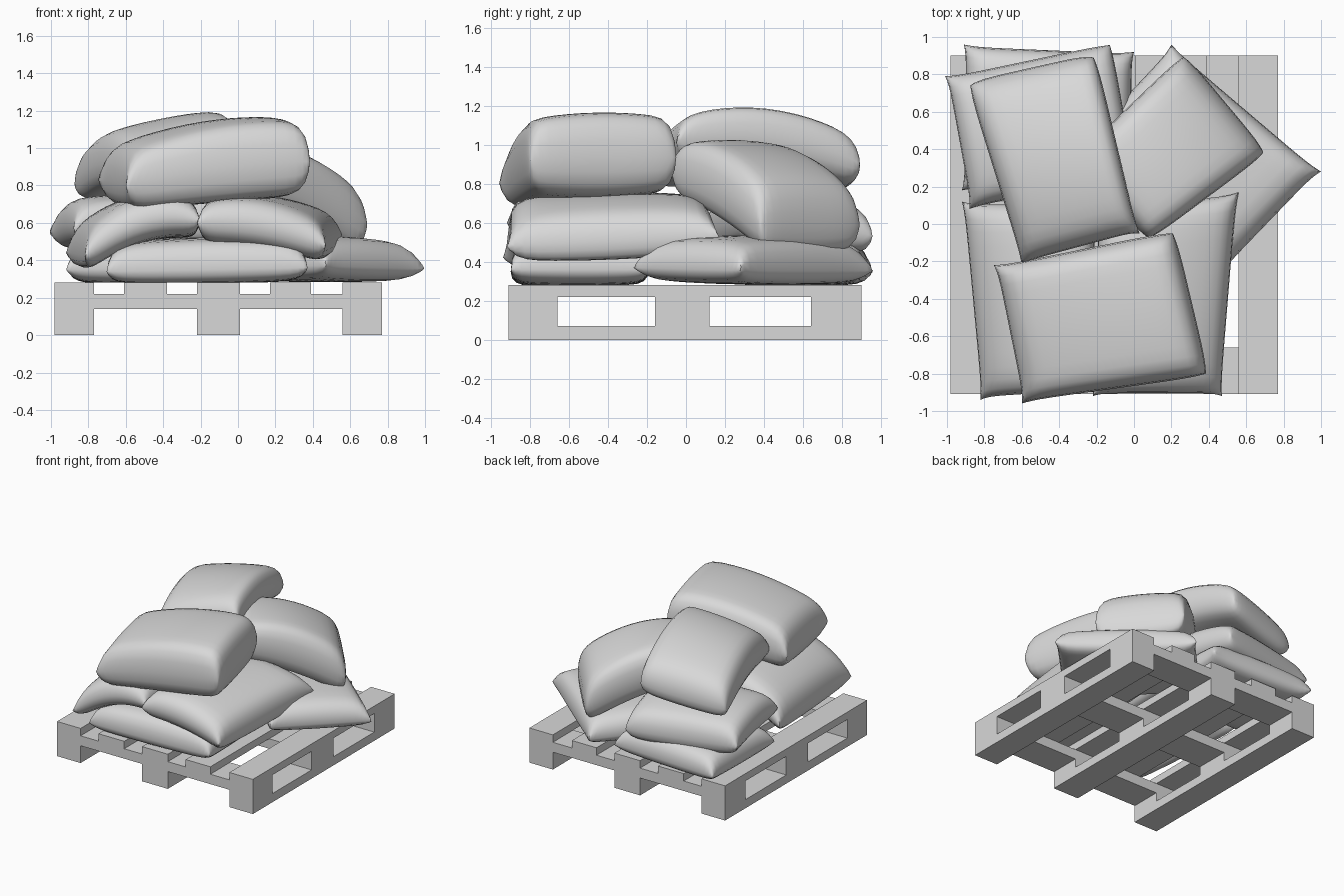
import bpy, bmesh, math
from mathutils import Vector

cube = bpy.data.objects.get("Cube")
if cube:
    bpy.data.objects.remove(cube, do_unlink=True)

grey = bpy.data.materials.new("plain_grey")
grey.use_nodes = True
GREY = (0.69, 0.69, 0.69, 1)
grey.diffuse_color = GREY
grey.node_tree.nodes["Principled BSDF"].inputs["Base Color"].default_value = GREY


def make_object(name, bm):
    bmesh.ops.recalc_face_normals(bm, faces=bm.faces)
    mesh = bpy.data.meshes.new(name)
    bm.to_mesh(mesh)
    bm.free()
    obj = bpy.data.objects.new(name, mesh)
    mesh.materials.append(grey)
    bpy.context.collection.objects.link(obj)
    return obj


def add_box(bm, xs, ys, zs):
    verts = bmesh.ops.create_cube(bm, size=1)["verts"]
    for v in verts:
        v.co = [(a + b) / 2 + c * (b - a) for c, (a, b) in zip(v.co, (xs, ys, zs))]


# Pallet: stringers with fork openings, cross beams and narrow top slats
TOP = 0.28
Y_CUTS = [-0.91, -0.66, -0.16, 0.12, 0.64, 0.90]
Z_CUTS = [0, 0.07, 0.22, TOP]


def stringer(name, xs):
    # side profile with two openings, extruded across the width
    bm = bmesh.new()
    for i in range(5):
        for j in range(3):
            if j == 1 and i % 2:
                continue
            bm.faces.new([bm.verts.new((xs[0], Y_CUTS[a], Z_CUTS[b]))
                          for a, b in ((i, j), (i + 1, j), (i + 1, j + 1), (i, j + 1))])
    bmesh.ops.remove_doubles(bm, verts=bm.verts, dist=0.001)
    out = bmesh.ops.extrude_face_region(bm, geom=bm.faces[:])["geom"]
    for v in out:
        if isinstance(v, bmesh.types.BMVert):
            v.co.x = xs[1]
    bmesh.ops.dissolve_limit(bm, angle_limit=0.01, verts=bm.verts, edges=bm.edges)
    make_object(name, bm)


for side, xs in (("right", (-0.98, -0.77)), ("middle", (-0.22, 0.01)), ("left", (0.56, 0.77))):
    stringer("pallet_stringer_" + side, xs)

beams = bmesh.new()
for ys in zip(Y_CUTS[::2], Y_CUTS[1::2]):
    for xs in ((-0.77, -0.22), (0.01, 0.56)):
        add_box(beams, xs, ys, (0.14, 0.22))
make_object("pallet_cross_beams", beams)

slats = bmesh.new()
for xs in ((-0.61, -0.38), (0.17, 0.39)):
    add_box(slats, xs, (Y_CUTS[0], Y_CUTS[-1]), (0.22, TOP))
make_object("pallet_top_slats", slats)


def sack(name, corners, up, down, bend_s=0.0, bend_t=0.0, blunt=11, cut=(0, 0), taper=0.0):
    """Pillow between four tips; up/down swell it, the bends arch it over the pile,
    cut rounds off the tips at either end and taper thins the first end."""
    a, b, c, d = map(Vector, corners)
    n, m = 20, 16
    bm = bmesh.new()

    def point(i, j, swell):
        s = math.sin(math.pi * (i / n - 0.5))
        t = math.sin(math.pi * (j / m - 0.5))
        # sides drawn in between the pinched tips
        trim = 1 - cut[s > 0] * (s * t) ** 6
        ps = s * (1 - 0.03 * (1 - t ** 8)) * trim
        pt = t * (1 - 0.03 * (1 - s ** 8)) * trim
        u, w = (ps + 1) / 2, (pt + 1) / 2
        p = a.lerp(b, u).lerp(d.lerp(c, u), w)
        full = math.sqrt(max(0, (1 - abs(s) ** blunt) * (1 - abs(t) ** blunt)))
        dome = (1 - 0.14 * (s * s + t * t)) * (1 + taper * s)
        p.z += bend_s * (1 - s * s) + bend_t * (1 - t * t) + swell * full * dome
        p.z = max(p.z, TOP + 0.002)
        return p

    for swell in (up, -down):
        grid = [[bm.verts.new(point(i, j, swell)) for j in range(m + 1)] for i in range(n + 1)]
        for i in range(n):
            for j in range(m):
                bm.faces.new((grid[i][j], grid[i + 1][j], grid[i + 1][j + 1], grid[i][j + 1]))
    bmesh.ops.remove_doubles(bm, verts=bm.verts, dist=0.0005)
    obj = make_object(name, bm)
    for o in bpy.context.selected_objects:
        o.select_set(False)
    obj.select_set(True)
    bpy.context.view_layer.objects.active = obj
    bpy.ops.object.shade_smooth_by_angle(angle=math.radians(60))


# Bottom layer, lying flat on the pallet
sack("sack_bottom_front", [(-0.72, -0.91, 0.34), (0.39, -0.91, 0.36),
                           (0.36, -0.18, 0.36), (-0.70, -0.18, 0.35)], 0.17, 0.08, cut=(0.03, 0.03))
sack("sack_bottom_left", [(0.47, -0.27, 0.37), (1.0, 0.28, 0.355),
                          (0.20, 0.96, 0.355), (-0.32, 0.41, 0.38)], 0.17, 0.08)
sack("sack_bottom_back", [(-0.92, 0.18, 0.35), (0.0, 0.20, 0.36),
                          (0.0, 0.92, 0.36), (-0.91, 0.96, 0.35)], 0.16, 0.08)

# Middle layer, sagging over the edges of the one below
sack("sack_middle_front_right", [(-0.82, -0.94, 0.42), (-0.20, -0.90, 0.61),
                                 (-0.20, 0.12, 0.60), (-0.92, 0.12, 0.44)],
     0.14, 0.12, 0.09, taper=-0.1)
sack("sack_middle_front_left", [(-0.22, -0.92, 0.60), (0.47, -0.92, 0.48),
                                (0.56, 0.17, 0.53), (-0.20, 0.10, 0.60)], 0.14, 0.14, 0.05)
sack("sack_middle_back_right", [(-0.88, 0.08, 0.57), (0.02, 0.25, 0.60),
                                (-0.11, 0.98, 0.53), (-1.01, 0.79, 0.55)],
     0.16, 0.13, 0, 0.03, cut=(0, 0.05))
sack("sack_middle_back_left", [(0.07, -0.11, 0.87), (0.73, 0.38, 0.58),
                               (0.27, 0.93, 0.58), (-0.32, 0.36, 0.86)],
     0.20, 0.20, 0.065, cut=(0.08, 0.07), taper=0.1)

# Top layer
sack("sack_top_back", [(0.03, -0.05, 1.02), (-0.20, 0.93, 0.90),
                       (-0.91, 0.77, 0.80), (-0.60, -0.22, 0.86)],
     0.18, 0.15, 0.08, cut=(0, 0.07))
sack("sack_top_front", [(-0.60, -0.96, 0.80), (0.42, -0.82, 0.93),
                        (0.23, -0.02, 0.94), (-0.75, -0.22, 0.83)],
     0.235, 0.20, 0.03, blunt=13, cut=(0, 0.06), taper=0.1)
